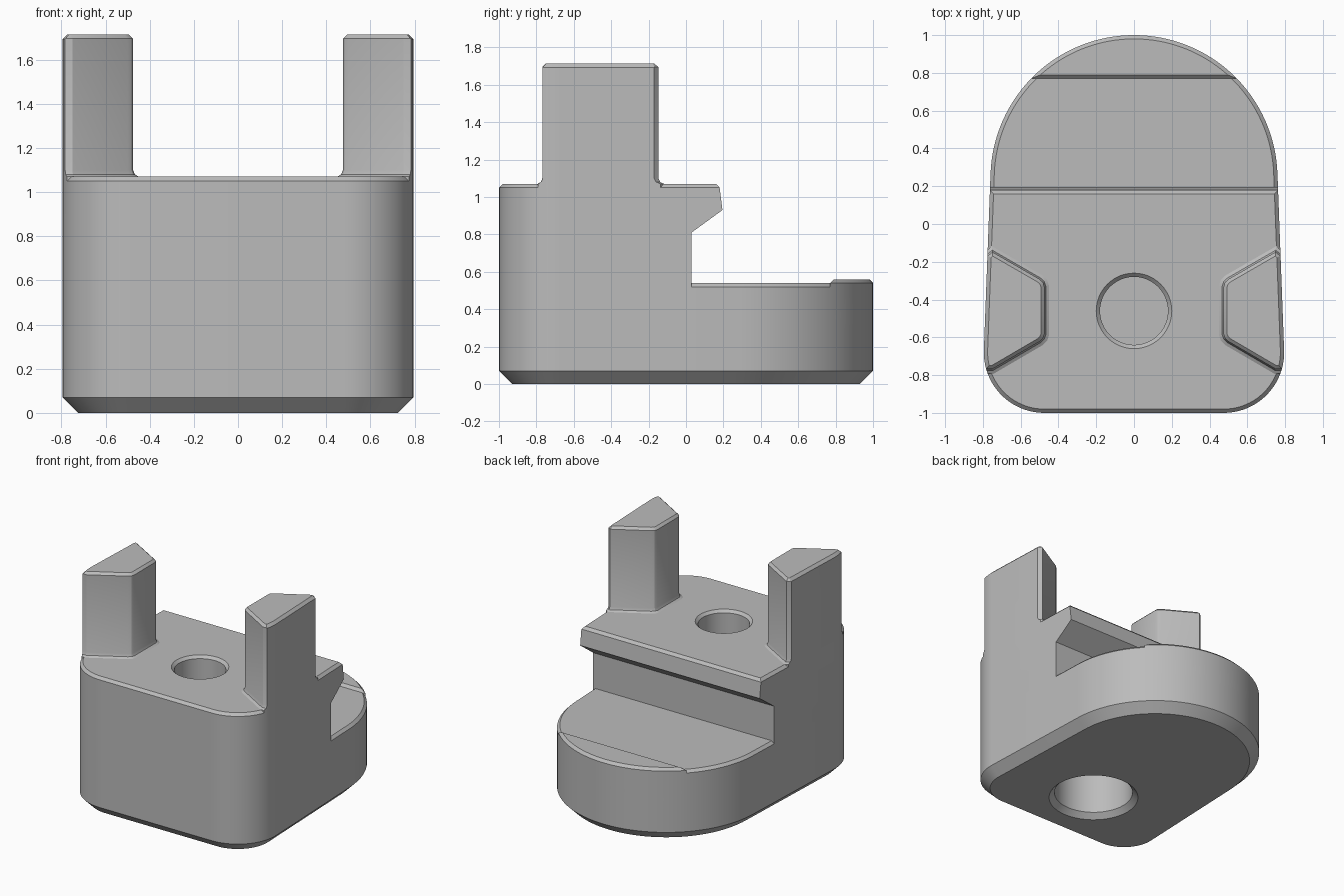
import bpy, bmesh, math

if "Cube" in bpy.data.objects:
    bpy.data.objects.remove(bpy.data.objects["Cube"])

grey = bpy.data.materials.new("plain grey")
grey.diffuse_color = (0.5, 0.5, 0.5, 1)
grey.use_nodes = True
grey.node_tree.nodes["Principled BSDF"].inputs["Base Color"].default_value = grey.diffuse_color


def loft(name, rings):
    """Closed solid through a list of (points, z) rings of equal length."""
    bm = bmesh.new()
    loops = [[bm.verts.new((x, y, z)) for x, y in pts] for pts, z in rings]
    n = len(loops[0])
    for a, b in zip(loops, loops[1:]):
        for i in range(n):
            j = (i + 1) % n
            bm.faces.new((a[i], a[j], b[j], b[i]))
    bm.faces.new(loops[0][::-1])
    bm.faces.new(loops[-1])
    bmesh.ops.recalc_face_normals(bm, faces=bm.faces)
    me = bpy.data.meshes.new(name)
    bm.to_mesh(me)
    bm.free()
    me.materials.append(grey)
    ob = bpy.data.objects.new(name, me)
    bpy.context.collection.objects.link(ob)
    return ob


def side_prism(name, profile, half=1.2):
    """Prism along x from a (y, z) profile."""
    ob = loft(name, [(profile, -half), (profile, half)])
    for v in ob.data.vertices:
        y, z, x = v.co
        v.co = (x, y, z)
    return ob


def combine(ob, tool, op):
    m = ob.modifiers.new("cut", 'BOOLEAN')
    m.operation, m.object, m.solver = op, tool, 'EXACT'
    bpy.context.view_layer.objects.active = ob
    bpy.ops.object.modifier_apply(modifier=m.name)
    bpy.data.objects.remove(tool)


def arc(cx, cy, r, a, b, n):
    return [(cx + r * math.cos(math.radians(a + (b - a) * i / n)),
             cy + r * math.sin(math.radians(a + (b - a) * i / n))) for i in range(n + 1)]


def outline(inset=0):
    # round back, slightly flared sides, rounded front corners
    return (arc(0, 0.24, 0.76 - inset, 2, 178, 64)
            + arc(-0.475, -0.68, 0.32 - inset, 178, 270, 20)
            + arc(0.475, -0.68, 0.32 - inset, 270, 362, 20))


def shell(name, top):
    e = 0.02
    return loft(name, [(outline(0.07), 0), (outline(), 0.07),
                       (outline(), top - e), (outline(e), top)])


def offset(pts, d):
    """Move every side of a counter-clockwise polygon outwards by d."""
    res = []
    for i, (x, y) in enumerate(pts):
        (px, py), (qx, qy) = pts[i - 1], pts[(i + 1) % len(pts)]
        l1, l2 = math.hypot(x - px, y - py), math.hypot(qx - x, qy - y)
        n1, n2 = ((y - py) / l1, (px - x) / l1), ((qy - y) / l2, (x - qx) / l2)
        k = d / (1 + n1[0] * n2[0] + n1[1] * n2[1])
        res.append((x + k * (n1[0] + n2[0]), y + k * (n1[1] + n2[1])))
    return res


# Main block with the overhanging rear lip
body = shell("body", 1.07)
combine(body, side_prism("block_profile", [
    (-1.2, -0.1), (0.03, -0.1), (0.03, 0.81), (0.195, 0.93),
    (0.18, 1.05), (0.16, 1.07), (0.16, 1.2), (-1.2, 1.2)]), 'INTERSECT')

# Low rear foot and its raised rim
combine(body, shell("foot", 0.54), 'UNION')
rim = shell("rim", 0.56)
combine(rim, side_prism("rim_profile", [
    (0.77, 0.3), (1.2, 0.3), (1.2, 1), (0.79, 1), (0.79, 0.56), (0.77, 0.54)]), 'INTERSECT')
combine(body, rim, 'UNION')

# Two tapered prongs with flared bases, trimmed to the outer wall
prong_shape = [(0.475, -0.585), (0.482, -0.605), (0.50, -0.622), (0.75, -0.768),
               (0.81, -0.765), (0.95, -0.6), (0.95, -0.35), (0.81, -0.20),
               (0.75, -0.148), (0.50, -0.292), (0.482, -0.309), (0.475, -0.33)]
for side in (1, -1):
    def ring(d):
        pts = offset(prong_shape, d)
        return pts if side > 0 else [(-x, y) for x, y in pts[::-1]]
    prong = loft("prong", [(ring(0.025), 0.9), (ring(0.025), 1.07), (ring(0.008), 1.08),
                           (ring(0), 1.10), (ring(0), 1.695), (ring(-0.018), 1.713)])
    combine(prong, shell("wall", 1.713), 'INTERSECT')
    combine(body, prong, 'UNION')


# Blind screw hole from the top and wide counterbore from below
def bore(rings):
    combine(body, loft("bore", [(arc(0, -0.46, r, 0, 352.5, 47), z) for r, z in rings]), 'DIFFERENCE')


bore([(0.18, 0.49), (0.18, 1.05), (0.22, 1.09)])
bore([(0.345, -0.02), (0.285, 0.04), (0.285, 0.46)])

bpy.ops.object.select_all(action='DESELECT')
body.select_set(True)
bpy.context.view_layer.objects.active = body
bpy.ops.object.shade_smooth_by_angle(angle=math.radians(25))
